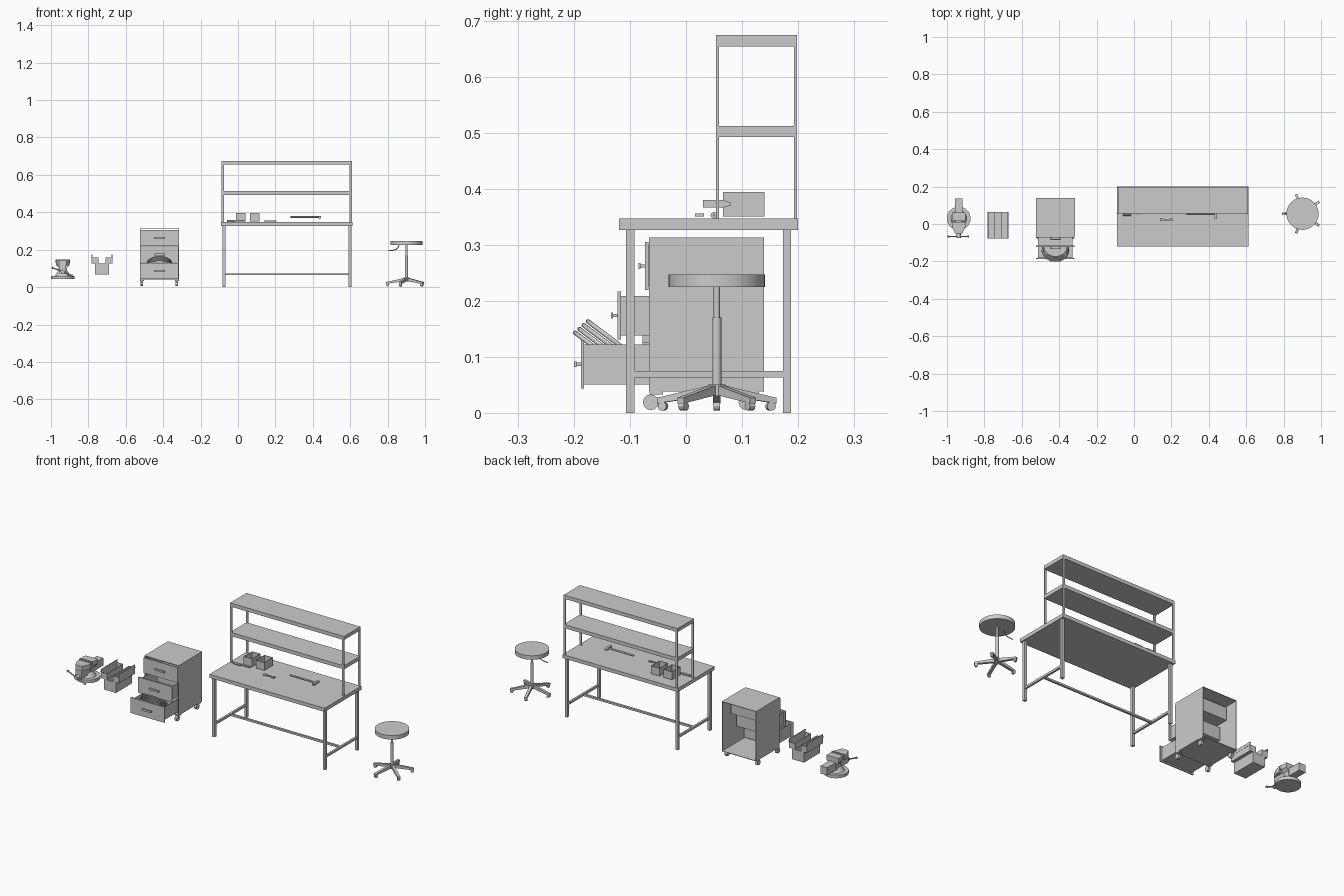
import bpy, bmesh, math
from mathutils import Vector, Matrix

if "Cube" in bpy.data.objects:
    bpy.data.objects.remove(bpy.data.objects["Cube"])


def finish(name, bm, smooth=False):
    bmesh.ops.recalc_face_normals(bm, faces=bm.faces)
    me = bpy.data.meshes.new(name)
    bm.to_mesh(me)
    bm.free()
    ob = bpy.data.objects.new(name, me)
    bpy.context.collection.objects.link(ob)
    if smooth:
        bpy.context.view_layer.objects.active = ob
        ob.select_set(True)
        bpy.ops.object.shade_smooth_by_angle()
        ob.select_set(False)
    return ob


def box(name, x0, x1, y0, y1, z0, z1, open_dirs=(), wall=0.003):
    """Box from its limits; open_dirs removes faces and turns it into a shell."""
    bm = bmesh.new()
    bmesh.ops.create_cube(bm, size=1)
    for v in bm.verts:
        v.co = (x0 if v.co.x < 0 else x1, y0 if v.co.y < 0 else y1, z0 if v.co.z < 0 else z1)
    bm.normal_update()
    gone = [f for f in bm.faces if any(f.normal.dot(Vector(d)) > 0.9 for d in open_dirs)]
    bmesh.ops.delete(bm, geom=gone, context='FACES')
    me = bpy.data.meshes.new(name)
    bm.to_mesh(me)
    bm.free()
    ob = bpy.data.objects.new(name, me)
    bpy.context.collection.objects.link(ob)
    if open_dirs:
        m = ob.modifiers.new("wall", 'SOLIDIFY')
        m.thickness, m.offset = wall, -1
    return ob


def rod(name, a, b, r, r2=None, seg=24):
    """Cylinder or cone between two points."""
    a, b = Vector(a), Vector(b)
    d = b - a
    bm = bmesh.new()
    mat = Matrix.Translation((a + b) / 2) @ d.to_track_quat('Z', 'Y').to_matrix().to_4x4()
    bmesh.ops.create_cone(bm, cap_ends=True, segments=seg, radius1=r,
                          radius2=r if r2 is None else r2, depth=d.length, matrix=mat)
    return finish(name, bm, seg > 8)


def prism(name, pts, a, b, axis, matrix=None):
    """Extrude a 2D profile along an axis from a to b."""
    def put(p, t):
        c = list(p)
        c.insert('xyz'.index(axis), t)
        return c
    bm = bmesh.new()
    f = bm.faces.new([bm.verts.new(put(p, a)) for p in pts])
    new = bmesh.ops.extrude_face_region(bm, geom=[f])['geom']
    off = Vector(put((0, 0), b - a))
    bmesh.ops.translate(bm, verts=[v for v in new if isinstance(v, bmesh.types.BMVert)], vec=off)
    if matrix:
        bm.transform(matrix)
    return finish(name, bm)


UP, FRONT, BACK = (0, 0, 1), (0, -1, 0), (0, 1, 0)

# workbench
box("bench_top", -0.09, 0.612, -0.12, 0.20, 0.327, 0.347)
for x in (-0.083, 0.592):
    for y in (-0.107, 0.173):
        box("bench_leg", x, x + 0.015, y, y + 0.015, 0, 0.327)
    box("side_rail", x + 0.002, x + 0.013, -0.093, 0.174, 0.063, 0.075)
box("long_rail", -0.072, 0.594, 0.034, 0.046, 0.064, 0.074)

# shelf unit
for x in (-0.087, 0.596):
    for y in (0.054, 0.193):
        box("shelf_post", x, x + 0.013, y, y + 0.005, 0.347, 0.675)
for z in (0.493, 0.655):
    box("shelf", -0.086, 0.608, 0.055, 0.197, z, z + 0.02)

# bins on the bench
for x in (-0.012, 0.063):
    box("parts_bin", x, x + 0.052, 0.066, 0.14, 0.351, 0.395, [UP])

# hand tools
rod("screwdriver_handle", (-0.06, 0.05, 0.353), (-0.015, 0.05, 0.353), 0.006, seg=12)
rod("screwdriver_shaft", (-0.015, 0.05, 0.353), (0.04, 0.05, 0.353), 0.002, seg=12)
box("wrench_bar", 0.15, 0.198, 0.020, 0.028, 0.351, 0.356)
for x, w in ((0.14, 0.016), (0.192, 0.014)):
    box("wrench_end", x, x + w, 0.016, 0.032, 0.351, 0.356)
rod("hammer_handle", (0.28, 0.055, 0.374), (0.432, 0.055, 0.374), 0.005, seg=12)
prism("hammer_head", [(0.03, 0.367), (0.066, 0.367), (0.080, 0.371), (0.080, 0.376),
                      (0.066, 0.380), (0.03, 0.380)], 0.430, 0.443, 'x')

# drawer cabinet
box("cabinet_shell", -0.525, -0.316, -0.066, 0.139, 0.038, 0.313, [FRONT, BACK], 0.004)
for y, z0, z1, depth in ((-0.073, 0.220, 0.305, 0.15), (-0.122, 0.131, 0.217, 0.15),
                         (-0.188, 0.044, 0.130, 0.15)):
    box("drawer_front", -0.524, -0.317, y, y + 0.006, z0, z1)
    box("drawer_body", -0.513, -0.328, y + 0.006, y + depth, z0 + 0.007, z1 - 0.008, [UP])
    zm = (z0 + z1) / 2
    box("drawer_handle", -0.450, -0.391, y - 0.012, y - 0.008, zm - 0.005, zm + 0.005)
    for x in (-0.447, -0.399):
        box("handle_post", x, x + 0.005, y - 0.009, y, zm - 0.003, zm + 0.003)
for x in (-0.514, -0.327):
    for y in (-0.053, 0.118):
        box("caster_plate", x - 0.011, x + 0.011, y - 0.012, y + 0.012, 0.033, 0.038)
        rod("caster_wheel", (x - 0.007, y - 0.010, 0.019), (x + 0.007, y - 0.010, 0.019), 0.014, seg=12)

# coiled hose in the bottom drawer
for i in range(4):
    off = (i - 1.5) * 0.010
    cu = bpy.data.curves.new("hose_ring", 'CURVE')
    cu.dimensions, cu.bevel_depth, cu.bevel_resolution = '3D', 0.004, 2
    sp = cu.splines.new('POLY')
    sp.points.add(31)
    sp.use_cyclic_u = True
    r = 0.070 - 0.002 * i
    for k, p in enumerate(sp.points):
        t = math.tau * k / 32
        p.co = (r * math.cos(t), r * math.sin(t), off, 1)
    ring = bpy.data.objects.new("hose_ring", cu)
    ring.location = (-0.42, -0.133, 0.113)
    ring.rotation_euler.x = math.radians(-37)
    bpy.context.collection.objects.link(ring)

# open toolbox with two cantilever trays
box("toolbox_base", -0.764, -0.690, -0.078, 0.064, 0.067, 0.125, [UP])
for s in (-1, 1):
    cx = -0.727
    xs = sorted((cx + s * 0.018, cx + s * 0.055))
    box("toolbox_tray", *xs, -0.078, 0.064, 0.125, 0.158, [UP])
    o = cx + s * 0.052
    prism("toolbox_lid", [(o, 0.156), (o + s * 0.004, 0.156), (o + s * 0.003, 0.174),
                          (o - s * 0.001, 0.174)], -0.078, 0.064, 'y')

# bench vise
vx = -0.937
rod("vise_base", (vx, 0.03, 0.043), (vx, 0.03, 0.060), 0.063, seg=32)
rod("vise_neck", (vx, 0.03, 0.060), (vx, 0.03, 0.085), 0.042, 0.026, seg=24)
prism("vise_body", [(vx - 0.022, 0.075), (vx + 0.022, 0.075), (vx + 0.024, 0.105),
                    (vx + 0.037, 0.120), (vx + 0.037, 0.145), (vx - 0.037, 0.145),
                    (vx - 0.037, 0.120), (vx - 0.024, 0.105)], 0.022, 0.062, 'y')
box("vise_anvil", vx - 0.02, vx + 0.02, 0.06, 0.137, 0.076, 0.118)
prism("moving_jaw", [(vx - 0.037, 0.006), (vx + 0.037, 0.006), (vx + 0.037, -0.010),
                     (vx + 0.020, -0.050), (vx - 0.020, -0.050), (vx - 0.037, -0.010)],
      0.115, 0.142, 'z')
box("vise_slide", vx - 0.018, vx + 0.018, -0.052, 0.03, 0.074, 0.116)
for y in (0.006, 0.017):
    box("jaw_plate", vx - 0.038, vx + 0.038, y, y + 0.005, 0.128, 0.147)
rod("vise_screw", (vx, -0.074, 0.082), (vx, -0.05, 0.082), 0.011, seg=16)
h0, h1 = Vector((vx - 0.058, -0.067, 0.105)), Vector((vx + 0.054, -0.067, 0.060))
rod("vise_handle", h0, h1, 0.0035, seg=12)
for p, q in ((h0, h1), (h1, h0)):
    d = (q - p).normalized() * 0.007
    rod("handle_knob", p, p + d, 0.006, seg=12)

# stool
sx, sy = 0.901, 0.055
rod("stool_seat", (sx, sy, 0.225), (sx, sy, 0.247), 0.086, seg=48)
rod("stool_piston", (sx, sy, 0.165), (sx, sy, 0.225), 0.0055, seg=20)
rod("stool_column", (sx, sy, 0.045), (sx, sy, 0.170), 0.008, seg=20)
rod("stool_hub", (sx, sy, 0.030), (sx, sy, 0.051), 0.016, seg=20)
for k in range(5):
    a = math.radians(36 + 72 * k)
    m = Matrix.Translation((sx, sy, 0)) @ Matrix.Rotation(a, 4, 'Z')
    prism("stool_leg", [(0.008, 0.032), (0.008, 0.050), (0.110, 0.027), (0.110, 0.017)],
          -0.007, 0.007, 'y', m)
    rod("stool_caster", m @ Vector((0.101, -0.006, 0.012)), m @ Vector((0.101, 0.006, 0.012)), 0.008, seg=12)
    rod("caster_stem", m @ Vector((0.101, 0, 0.012)), m @ Vector((0.101, 0, 0.022)), 0.004, seg=8)

# stool height lever
cu = bpy.data.curves.new("stool_lever", 'CURVE')
cu.dimensions, cu.bevel_depth, cu.use_fill_caps = '3D', 0.0025, True
path = [(sx - 0.04, 0.226), (sx - 0.045, 0.212), (sx - 0.055, 0.202), (sx - 0.072, 0.197), (sx - 0.096, 0.195)]
sp = cu.splines.new('POLY')
sp.points.add(len(path) - 1)
for p, (x, z) in zip(sp.points, path):
    p.co = (x, sy, z, 1)
bpy.context.collection.objects.link(bpy.data.objects.new("stool_lever", cu))
